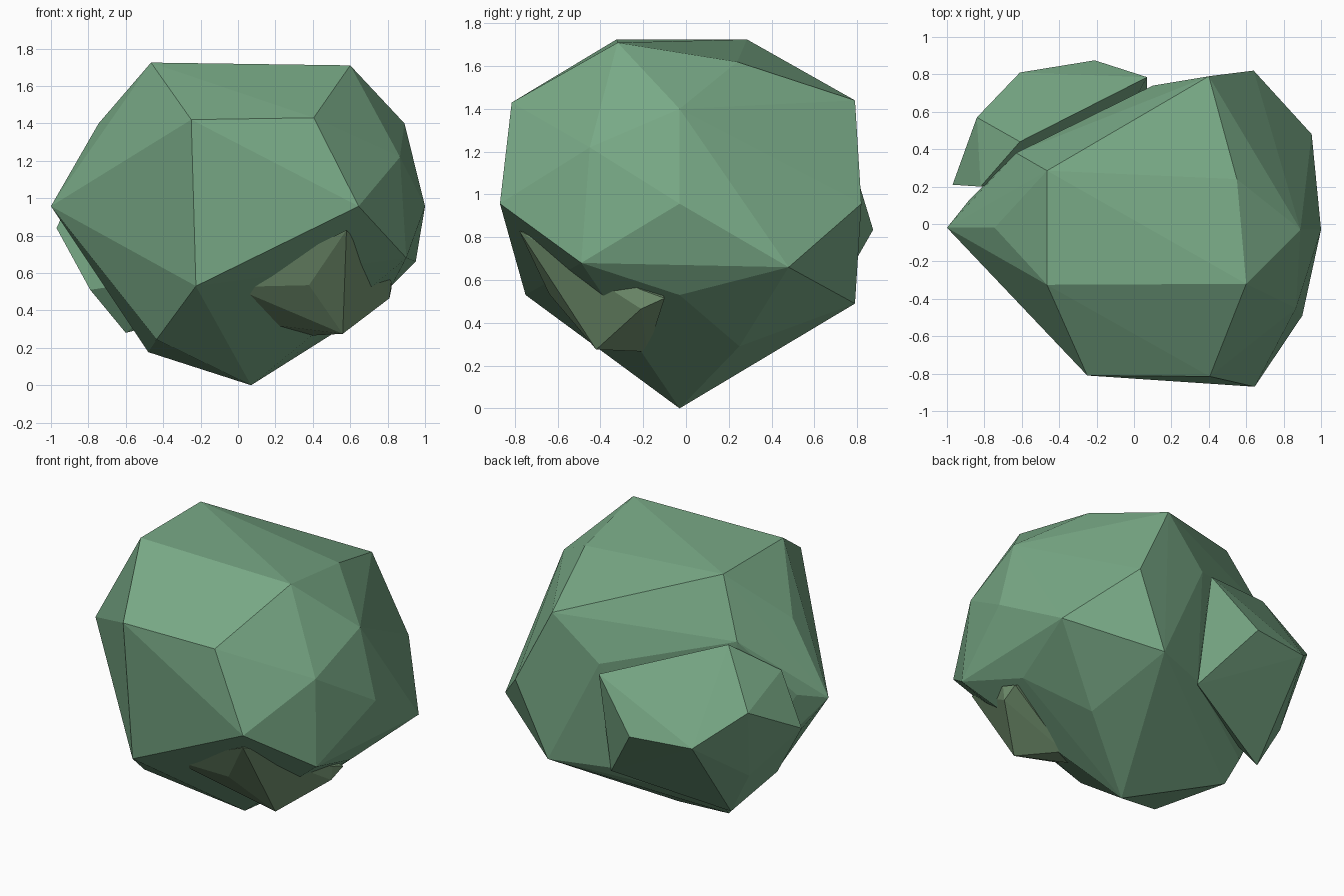
import bpy, bmesh


def material(name, color):
    m = bpy.data.materials.new(name)
    m.diffuse_color = color
    return m


def faceted_hull(name, corners, mat):
    """Flat-faced convex lump wrapped around a few corner points."""
    bm = bmesh.new()
    for c in corners:
        bm.verts.new(c)
    res = bmesh.ops.convex_hull(bm, input=bm.verts)
    loose = {v for v in res["geom_interior"] + res["geom_unused"]
             if isinstance(v, bmesh.types.BMVert) and not v.link_faces}
    bmesh.ops.delete(bm, geom=list(loose), context='VERTS')
    bmesh.ops.recalc_face_normals(bm, faces=bm.faces)
    mesh = bpy.data.meshes.new(name)
    bm.to_mesh(mesh)
    bm.free()
    mesh.materials.append(mat)
    obj = bpy.data.objects.new(name, mesh)
    bpy.context.collection.objects.link(obj)
    return obj


green = material("leaf_green", (0.19, 0.40, 0.24, 1))
olive = material("leaf_olive", (0.19, 0.32, 0.18, 1))

# main foliage mass: top, shoulders, waist, underside
faceted_hull("main_foliage", [
    (-.465, -.325, 1.725), (-.465, .285, 1.725), (.6, -.32, 1.71), (.55, .24, 1.62),
    (-.25, -.81, 1.42), (.405, -.815, 1.43), (.4, .79, 1.44),
    (.89, -.03, 1.40), (.866, -.45, 1.22), (-.745, -.02, 1.40),
    (1, -.03, .957), (.645, -.87, .957), (.64, .82, .957), (-1, -.02, .957),
    (-.63, .38, 1.37), (.10, .74, 1.17), (-.88, .13, 1.0),   # behind the back lump
    (.07, .66, .48), (-.5, .36, .30),
    (.90, -.49, .68), (.95, .48, .66), (.82, -.03, .53), (.43, .79, .49),
    (-.225, -.75, .53), (-.435, -.33, .245), (-.48, .25, .177), (.53, .25, .29),
    (.07, -.03, 0)], green)

# back left foliage lump
faceted_hull("back_left_foliage", [
    (-.61, .44, 1.37), (.07, .785, 1.13), (-.82, .2, 1.17), (-.84, .57, 1.04),
    (-.97, .21, .84), (-.61, .81, .84), (-.21, .875, .835),
    (-.79, .2, .51), (-.75, .43, .56), (-.6, .4, .28), (.07, .66, .46),
    (-.2, .3, .6)], green)

# front right lower foliage lump
faceted_hull("front_right_foliage", [
    (.58, -.78, .83), (-.03, -.62, .525), (.38, -.64, .535), (.56, -.42, .275),
    (.81, -.21, .465), (.82, -.21, .555), (.82, -.10, .515), (.38, -.18, .265),
    (.2, -.33, .32), (.4, -.2, .7)], olive)
